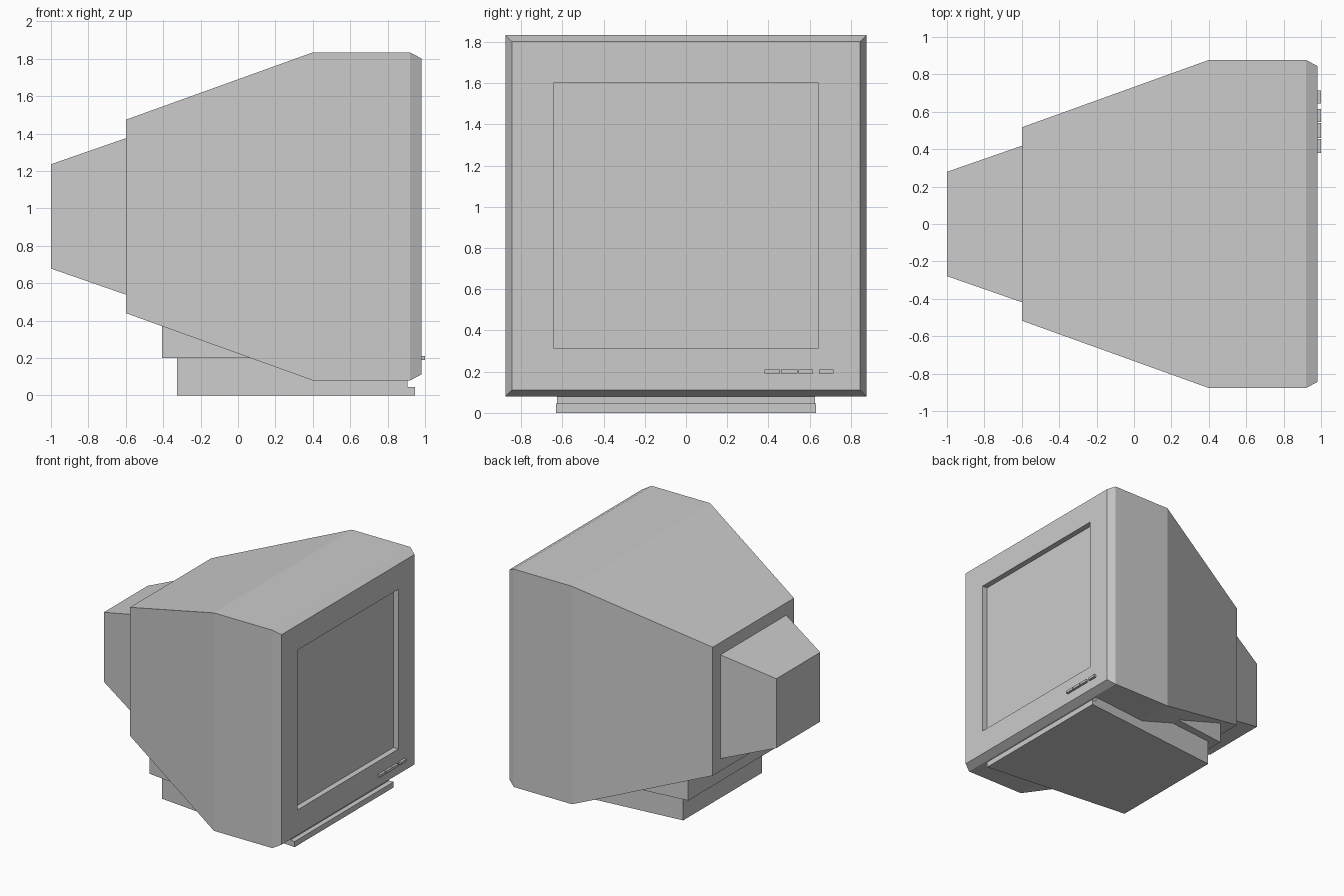
import bpy, bmesh

if "Cube" in bpy.data.objects:
    bpy.data.objects.remove(bpy.data.objects["Cube"])

ZC = 0.957  # height of the tube axis


def make_object(name, bm):
    bmesh.ops.recalc_face_normals(bm, faces=bm.faces)
    mesh = bpy.data.meshes.new(name)
    bm.to_mesh(mesh)
    bm.free()
    obj = bpy.data.objects.new(name, mesh)
    bpy.context.collection.objects.link(obj)
    return obj


def loft(name, rings):
    """Skin quads through corner rings and cap both ends."""
    bm = bmesh.new()
    loops = [[bm.verts.new(p) for p in ring] for ring in rings]
    for a, b in zip(loops, loops[1:]):
        for i in range(4):
            j = (i + 1) % 4
            bm.faces.new((a[i], a[j], b[j], b[i]))
    bm.faces.new(loops[0])
    bm.faces.new(loops[-1])
    return make_object(name, bm)


def section(x, y0, y1, z0, z1):
    return [(x, y0, z0), (x, y1, z0), (x, y1, z1), (x, y0, z1)]


def square(x, half):
    return section(x, -half, half, ZC - half, ZC + half)


def tapered_block(name, x0, half0, x1, half1, z0, z1):
    return loft(name, [section(x0, -half0, half0, z0, z1),
                       section(x1, -half1, half1, z0, z1)])


# Casing: tapered back, chamfered bezel and recessed screen
loft("casing", [square(x, h) for x, h in (
    (-0.6, 0.517), (0.4, 0.877), (0.92, 0.877),
    (0.98, 0.845), (0.98, 0.643), (0.935, 0.643))])

# Tube housing at the back
loft("tube_housing", [square(-1.0, 0.279), square(-0.6, 0.418)])

# Stand: wider at the front, with a thin lip below the bezel
base = [(-0.325, 0.50), (0.945, 0.63), (0.945, 0.63), (0.905, 0.63), (0.905, 0.63)]
bm = bmesh.new()
outline = [(-0.325, 0.0, 0.50), (0.945, 0.0, 0.63), (0.945, 0.045, 0.63),
           (0.905, 0.045, 0.626), (0.905, 0.12, 0.626), (0.07, 0.2, 0.54),
           (-0.325, 0.2, 0.50)]
sides = [[bm.verts.new((x, s * y, z)) for x, z, y in outline] for s in (-1, 1)]
for side in sides:
    bm.faces.new(side)
for i in range(len(outline)):
    j = (i + 1) % len(outline)
    bm.faces.new((sides[0][i], sides[0][j], sides[1][j], sides[1][i]))
make_object("stand_base", bm)

# Support between stand and casing
tapered_block("stand_support", -0.405, 0.55, 0.2, 0.62, 0.2, 0.4)

# Control buttons on the bezel
for i, (y0, y1) in enumerate(((0.38, 0.455), (0.46, 0.54), (0.545, 0.615), (0.645, 0.715))):
    loft(f"button_{i + 1}", [section(0.975, y0, y1, 0.19, 0.21),
                             section(1.0, y0, y1, 0.19, 0.21)])
